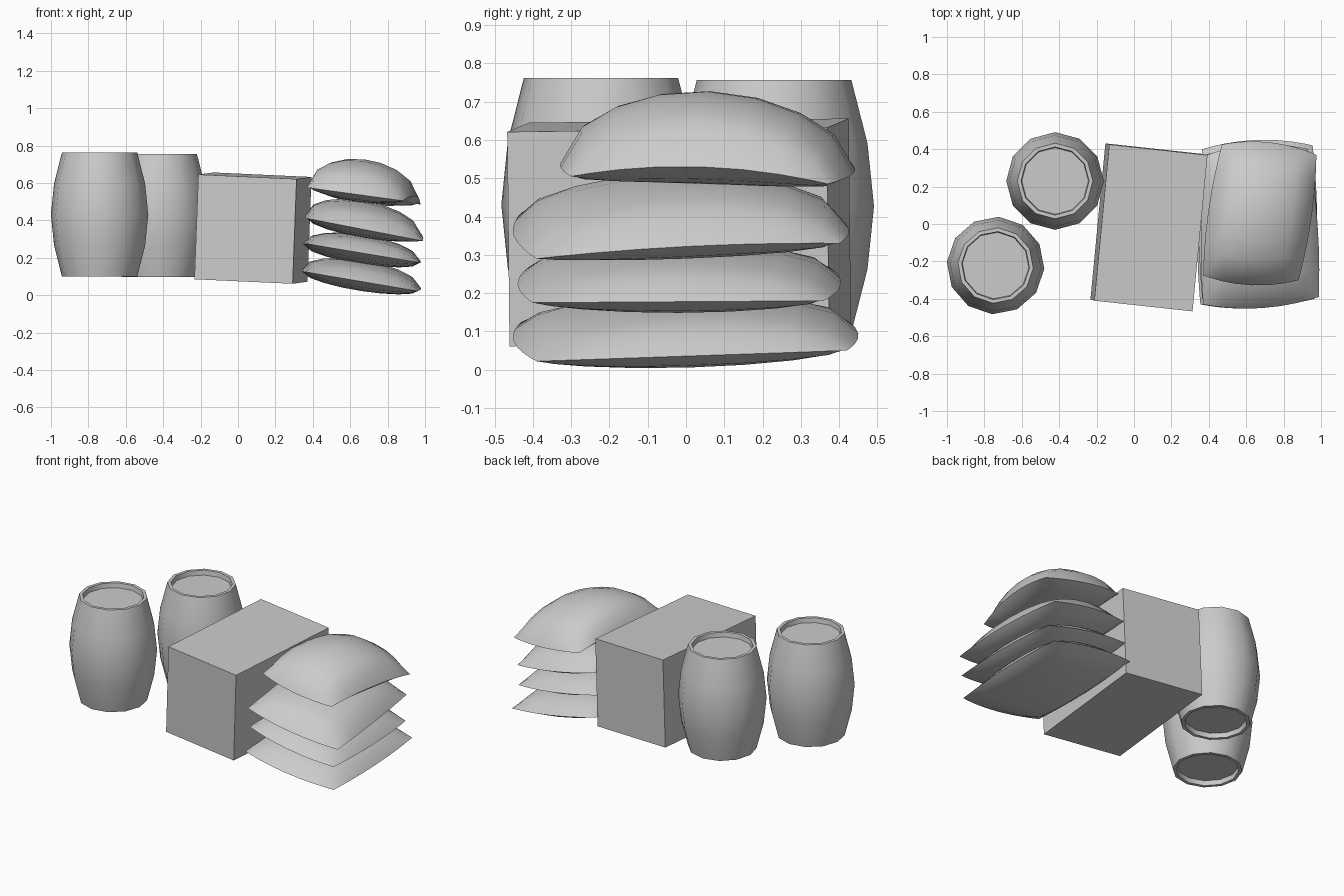
import bpy, math
from mathutils import Vector

if "Cube" in bpy.data.objects:
    bpy.data.objects.remove(bpy.data.objects["Cube"])


def make(name, verts, faces, smooth=None):
    me = bpy.data.meshes.new(name)
    me.from_pydata(verts, [], faces)
    me.update()
    ob = bpy.data.objects.new(name, me)
    bpy.context.collection.objects.link(ob)
    bpy.ops.object.select_all(action='DESELECT')
    ob.select_set(True)
    bpy.context.view_layer.objects.active = ob
    bpy.ops.object.mode_set(mode='EDIT')
    bpy.ops.mesh.select_all(action='SELECT')
    bpy.ops.mesh.normals_make_consistent(inside=False)
    bpy.ops.object.mode_set(mode='OBJECT')
    if smooth:
        bpy.ops.object.shade_smooth_by_angle(angle=math.radians(smooth))
    return ob


# Barrel: lathed stave profile with a recessed lid at both ends
def barrel(name, cx, cy, z0, z1, turn, n=12):
    h = z1 - z0
    prof = [(0.178, 0.03), (0.182, 0), (0.202, 0), (0.244, h * 0.25), (0.261, h * 0.5),
            (0.244, h * 0.75), (0.202, h), (0.182, h), (0.178, h - 0.03)]
    verts = []
    for r, z in prof:
        for i in range(n):
            a = turn + 2 * math.pi * i / n
            verts.append((cx + r * math.cos(a), cy + r * math.sin(a), z0 + z))
    faces = [(k * n + i, k * n + (i + 1) % n, (k + 1) * n + (i + 1) % n, (k + 1) * n + i)
             for k in range(len(prof) - 1) for i in range(n)]
    faces += [tuple(range(n))[::-1], tuple(range(len(verts) - n, len(verts)))]
    return make(name, verts, faces, 40)


barrel("front_barrel", -0.74, -0.222, 0.10, 0.762, math.radians(-4))
barrel("rear_barrel", -0.422, 0.23, 0.098, 0.756, 0)

# Crate: slightly tilted box spanned by three edge vectors
o = Vector((-0.233, -0.404, 0.085))
ex, ey, ez = Vector((0.525, -0.057, -0.024)), Vector((0.08, 0.835, 0.011)), Vector((0.021, -0.006, 0.56))
corners = [o + ex * i + ey * j + ez * k for k in (0, 1) for j in (0, 1) for i in (0, 1)]
make("crate", corners, [(0, 2, 3, 1), (4, 5, 7, 6), (0, 1, 5, 4), (2, 6, 7, 3), (0, 4, 6, 2), (1, 3, 7, 5)])


# Sack: pillow stretched over four seam corners, with convex sides
def sack(name, fl, fr, br, bl, up, down, arch=0.0, n=8):
    fl, fr, br, bl = map(Vector, (fl, fr, br, bl))
    ts = [math.sin(math.pi / 2 * (2 * i / n - 1)) * 0.6 + (2 * i / n - 1) * 0.4 for i in range(n + 1)]
    verts, index, faces = [], {}, []
    for side in (1, -1):
        for j, v in enumerate(ts):
            for i, u in enumerate(ts):
                rim = i in (0, n) or j in (0, n)
                if rim and side < 0:
                    index[side, i, j] = index[1, i, j]
                    continue
                s, t = (u + 1) / 2, (v + 1) / 2
                p = (fl * (1 - s) + fr * s) * (1 - t) + (bl * (1 - s) + br * s) * t
                p.x += 0.022 * u * (1 - v * v)
                p.y += 0.04 * v * (1 - u * u)
                puff = 0 if rim else ((1 - u * u) * (1 - v * v)) ** 0.5
                p.z += arch * (1 - v * v) + puff * (up if side > 0 else -down)
                index[side, i, j] = len(verts)
                verts.append(p)
        for j in range(n):
            for i in range(n):
                q = [index[side, a, b] for a, b in ((i, j), (i + 1, j), (i + 1, j + 1), (i, j + 1))]
                faces.append(q if side > 0 else q[::-1])
    return make(name, verts, faces, 60)


sack("sack_bottom", (0.355, -0.43, 0.125), (0.96, -0.39, 0.022), (0.955, 0.42, 0.05), (0.365, 0.40, 0.14), 0.105, 0.062)
sack("sack_second", (0.365, -0.40, 0.275), (0.965, -0.40, 0.175), (0.95, 0.36, 0.18), (0.375, 0.37, 0.27), 0.10, 0.06)
sack("sack_third", (0.37, -0.43, 0.41), (0.988, -0.39, 0.29), (0.93, 0.40, 0.33), (0.39, 0.37, 0.41), 0.135, 0.065, 0.012)
sack("sack_top", (0.37, -0.275, 0.575), (0.88, -0.30, 0.505), (0.975, 0.37, 0.485), (0.47, 0.425, 0.54), 0.165, 0.07, 0.035)
